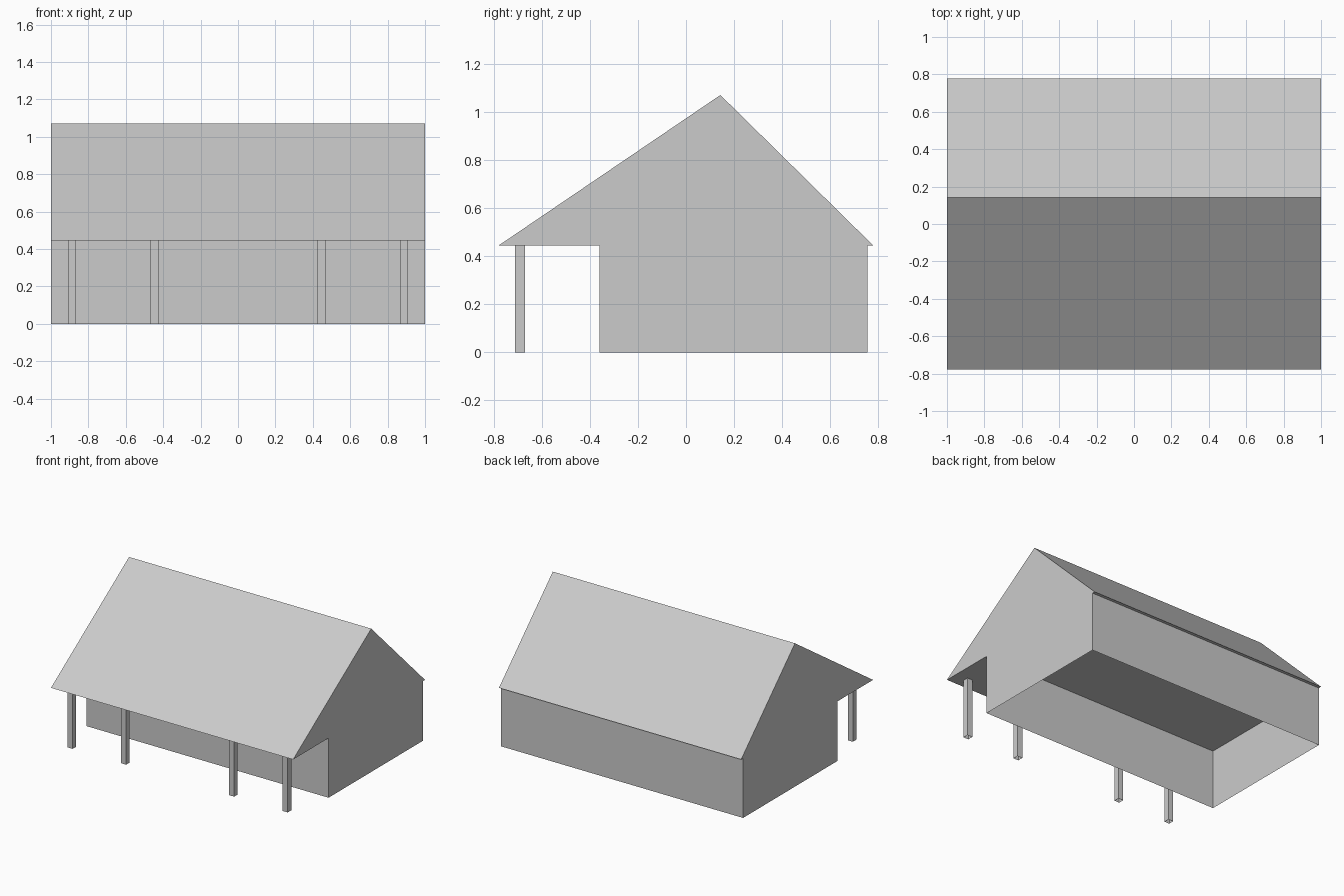
import bpy
import bmesh

cube = bpy.data.objects.get("Cube")
if cube:
    bpy.data.objects.remove(cube, do_unlink=True)

grey = bpy.data.materials.new("plain_grey")
grey.use_nodes = True
colour = (0.6, 0.6, 0.6, 1)
grey.diffuse_color = colour
grey.node_tree.nodes["Principled BSDF"].inputs["Base Color"].default_value = colour

EAVE = 0.445
FRONT, BACK = -0.36, 0.755
HALF = 1.0


def finish(name, bm):
    mesh = bpy.data.meshes.new(name)
    bm.to_mesh(mesh)
    bm.free()
    mesh.materials.append(grey)
    obj = bpy.data.objects.new(name, mesh)
    bpy.context.collection.objects.link(obj)
    return obj


# House shell: side profile swept along x, left open underneath
profile = [(FRONT, 0), (FRONT, EAVE), (-0.778, EAVE), (0.143, 1.07),
           (0.778, EAVE), (BACK, EAVE), (BACK, 0)]
bm = bmesh.new()
left, right = [[bm.verts.new((x, y, z)) for y, z in profile] for x in (HALF, -HALF)]
bm.faces.new(left)
bm.faces.new(right)
for i in range(len(profile) - 1):
    bm.faces.new((left[i], left[i + 1], right[i + 1], right[i]))
bmesh.ops.recalc_face_normals(bm, faces=bm.faces)
# make the shell face outward whatever the winding
bm.normal_update()
if bm.faces[0].normal.x < 0:
    bmesh.ops.reverse_faces(bm, faces=bm.faces)
finish("house_shell", bm)

# Flat ceiling inside the walls, facing down
bm = bmesh.new()
bm.faces.new([bm.verts.new((x, y, EAVE)) for x, y in
              ((-HALF, FRONT), (-HALF, BACK), (HALF, BACK), (HALF, FRONT))])
finish("ceiling", bm)

# Porch posts: square tubes, open at the ends
for side, sign in (("left", 1), ("right", -1)):
    for place, x in (("outer", 0.888), ("inner", 0.446)):
        bm = bmesh.new()
        bmesh.ops.create_cube(bm, size=1)
        bm.normal_update()
        ends = [f for f in bm.faces if abs(f.normal.z) > 0.5]
        bmesh.ops.delete(bm, geom=ends, context="FACES_ONLY")
        bmesh.ops.scale(bm, vec=(0.042, 0.042, EAVE), verts=bm.verts)
        bmesh.ops.translate(bm, vec=(sign * x, -0.691, EAVE / 2), verts=bm.verts)
        finish(f"{side}_{place}_post", bm)
